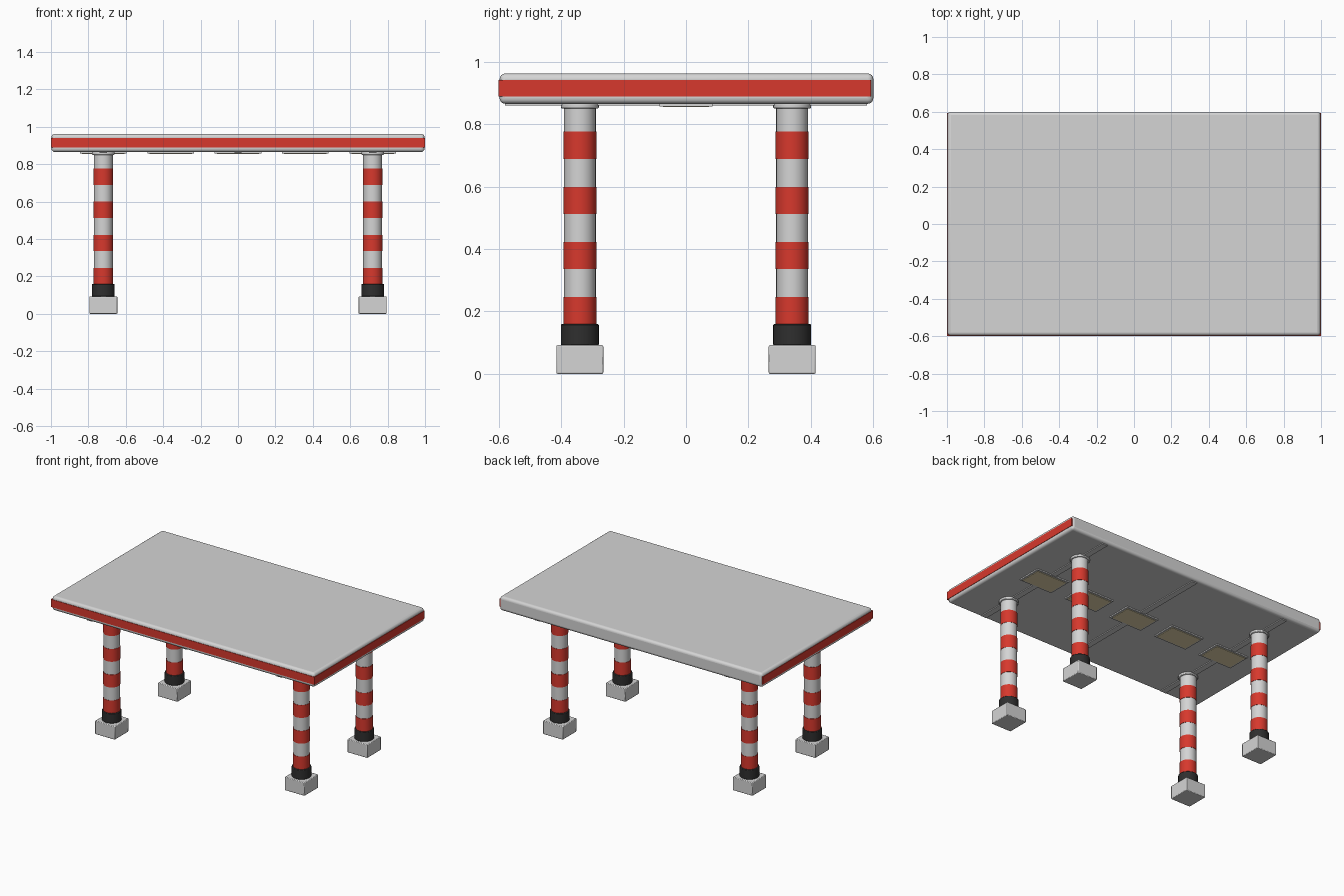
import bpy
import math

if "Cube" in bpy.data.objects:
    bpy.data.objects.remove(bpy.data.objects["Cube"])


def material(name, rgb):
    m = bpy.data.materials.new(name)
    m.diffuse_color = (*rgb, 1)
    m.use_nodes = True
    m.node_tree.nodes["Principled BSDF"].inputs["Base Color"].default_value = m.diffuse_color
    return m


GREY = material("light_grey", (0.66, 0.66, 0.66))
RED = material("red", (0.68, 0.04, 0.026))
BLACK = material("black", (0.028, 0.028, 0.028))
WARM = material("warm_lamp", (0.78, 0.68, 0.42))


def finish(ob, name, mat, bevel, segments):
    ob.name = name
    ob.data.materials.append(mat)
    if bevel:
        b = ob.modifiers.new("bevel", 'BEVEL')
        b.width, b.segments, b.limit_method = bevel, segments, 'ANGLE'
    bpy.ops.object.shade_smooth_by_angle(angle=math.radians(35))
    return ob


def box(name, x0, x1, y0, y1, z0, z1, mat, bevel=0, segments=2):
    bpy.ops.mesh.primitive_cube_add(
        size=1, location=((x0 + x1) / 2, (y0 + y1) / 2, (z0 + z1) / 2))
    ob = bpy.context.object
    ob.scale = (x1 - x0, y1 - y0, z1 - z0)
    bpy.ops.object.transform_apply(location=False, rotation=False, scale=True)
    return finish(ob, name, mat, bevel, segments)


def tube(name, x, y, z0, z1, r, mat, bevel=0):
    bpy.ops.mesh.primitive_cylinder_add(
        vertices=32, radius=r, depth=z1 - z0, location=(x, y, (z0 + z1) / 2))
    return finish(bpy.context.object, name, mat, bevel, 2)


# Roof slab with rounded edges
box("roof_slab", -0.997, 0.997, -0.597, 0.6, 0.865, 0.962, GREY, 0.018, 4)

# Red fascia on front and both ends; the back stays plain
box("front_fascia", -1, 1, -0.6, -0.592, 0.888, 0.941, RED)
for side, s in (("left", -1), ("right", 1)):
    xa, xb = sorted((s * 0.992, s * 1.0))
    box(side + "_fascia", xa, xb, -0.6, 0.593, 0.888, 0.941, RED)

# Ceiling ribs
for i, x in enumerate((-0.72, 0, 0.72)):
    box(f"ceiling_rib_{i}", x - 0.02, x + 0.02, -0.58, 0.58, 0.859, 0.867, GREY)

# Ceiling lamps: frame and lens
for i in range(5):
    x = (i - 2) * 0.36
    box(f"lamp_frame_{i}", x - 0.125, x + 0.125, -0.085, 0.085, 0.857, 0.867, GREY)
    box(f"lamp_lens_{i}", x - 0.113, x + 0.113, -0.073, 0.073, 0.854, 0.86, WARM)

# Four striped columns on block footings
for sx, xn in ((-1, "left"), (1, "right")):
    for sy, yn in ((-1, "front"), (1, "back")):
        x, y, n = sx * 0.72, sy * 0.34, f"{yn}_{xn}_"
        box(n + "footing", x - 0.075, x + 0.075, y - 0.075, y + 0.075,
            0, 0.092, GREY, 0.004)
        tube(n + "column", x, y, 0.09, 0.866, 0.051, GREY)
        tube(n + "collar", x, y, 0.092, 0.159, 0.061, BLACK, 0.003)
        tube(n + "capital", x, y, 0.85, 0.867, 0.061, GREY, 0.004)
        for k in range(4):
            z = 0.159 + 0.1765 * k
            tube(f"{n}stripe_{k}", x, y, z, z + 0.087, 0.053, RED)
